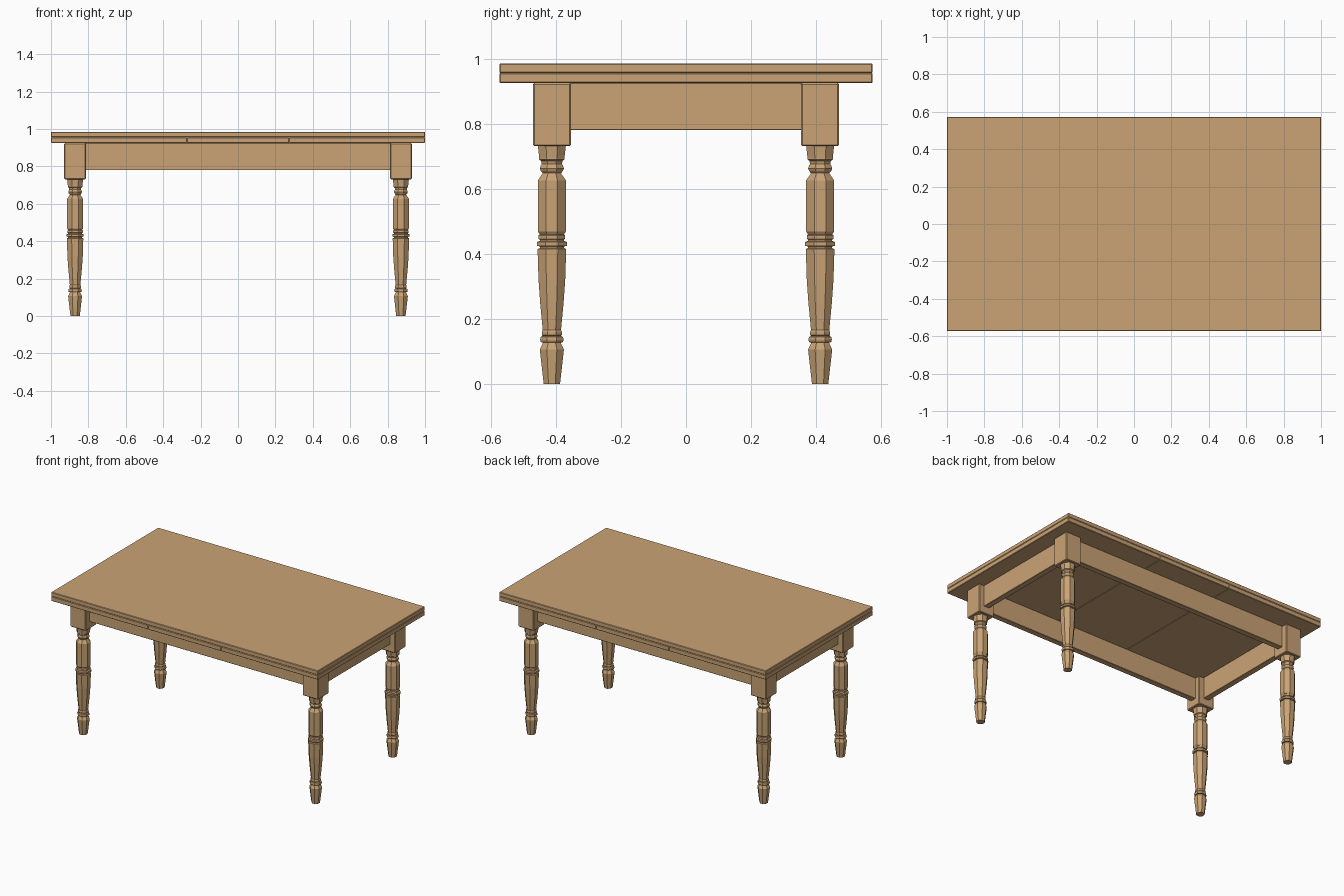
import bpy, bmesh, math

if "Cube" in bpy.data.objects:
    bpy.data.objects.remove(bpy.data.objects["Cube"])

wood = bpy.data.materials.new("warm wood")
wood.diffuse_color = (0.59, 0.37, 0.18, 1)
wood.use_nodes = True
wood.node_tree.nodes["Principled BSDF"].inputs["Base Color"].default_value = wood.diffuse_color


def finish(name, bm):
    bmesh.ops.recalc_face_normals(bm, faces=bm.faces)
    me = bpy.data.meshes.new(name)
    bm.to_mesh(me)
    bm.free()
    me.materials.append(wood)
    ob = bpy.data.objects.new(name, me)
    bpy.context.collection.objects.link(ob)
    return ob


def box(name, x, y, z, bevel=0.003):
    """Box from (min, max) pairs with a slightly eased edge."""
    bm = bmesh.new()
    bmesh.ops.create_cube(bm, size=1)
    for v in bm.verts:
        for i, (lo, hi) in enumerate((x, y, z)):
            v.co[i] = lo if v.co[i] < 0 else hi
    bmesh.ops.bevel(bm, geom=bm.edges[:], offset=bevel, segments=1,
                    affect='EDGES', profile=0.5)
    return finish(name, bm)


def turned(name, cx, cy, profile, sides=8):
    """Faceted turning from (half width across flats, height) points."""
    bm = bmesh.new()
    rings = []
    for w, z in profile:
        r = w / math.cos(math.pi / sides)
        rings.append([bm.verts.new((cx + r * math.cos((k + .5) * math.tau / sides),
                                    cy + r * math.sin((k + .5) * math.tau / sides), z))
                      for k in range(sides)])
    for a, b in zip(rings, rings[1:]):
        for k in range(sides):
            n = (k + 1) % sides
            bm.faces.new((a[k], a[n], b[n], b[k]))
    bm.faces.new(rings[0][::-1])
    bm.faces.new(rings[-1])
    return finish(name, bm)


# Table top: one upper board over three lower leaves
TY = 0.573
box("upper_top", (-1, 1), (-TY, TY), (0.956, 0.985))
for name, x in (("left_leaf", (-1, -0.273)), ("middle_leaf", (-0.273, 0.273)),
                ("right_leaf", (0.273, 1))):
    box(name, x, (-TY, TY), (0.925, 0.956))

# Turned leg profile: foot, rings, taper, middle rings, shaft, collar
LEG = [(.025, 0), (.037, .106), (.027, .128), (.034, .129), (.036, .137),
       (.034, .145), (.028, .148), (.031, .151), (.031, .161), (.028, .166),
       (.036, .25), (.041, .32), (.044, .415), (.037, .418), (.037, .423),
       (.046, .425), (.046, .437), (.037, .440), (.037, .444), (.041, .446),
       (.041, .457), (.037, .460), (.043, .469), (.043, .626), (.028, .648),
       (.034, .655), (.037, .663), (.034, .672), (.031, .676), (.033, .686),
       (.039, .690), (.039, .697), (.043, .733)]
LX, LY, H = 0.871, 0.412, 0.058
for sx, xn in ((-1, "left"), (1, "right")):
    for sy, yn in ((-1, "front"), (1, "back")):
        cx, cy = sx * LX, sy * LY
        turned(f"{yn}_{xn}_leg", cx, cy, LEG)
        box(f"{yn}_{xn}_leg_block", (cx - H, cx + H), (cy - H, cy + H),
            (0.731, 0.925), 0.004)

# Aprons between the leg blocks
for s, yn, xn in ((-1, "front", "left"), (1, "back", "right")):
    y = sorted((s * 0.39, s * 0.43))
    x = sorted((s * 0.85, s * 0.89))
    box(f"{yn}_apron", (-0.815, 0.815), y, (0.78, 0.925), 0.002)
    box(f"{xn}_apron", x, (-0.356, 0.356), (0.78, 0.925), 0.002)
